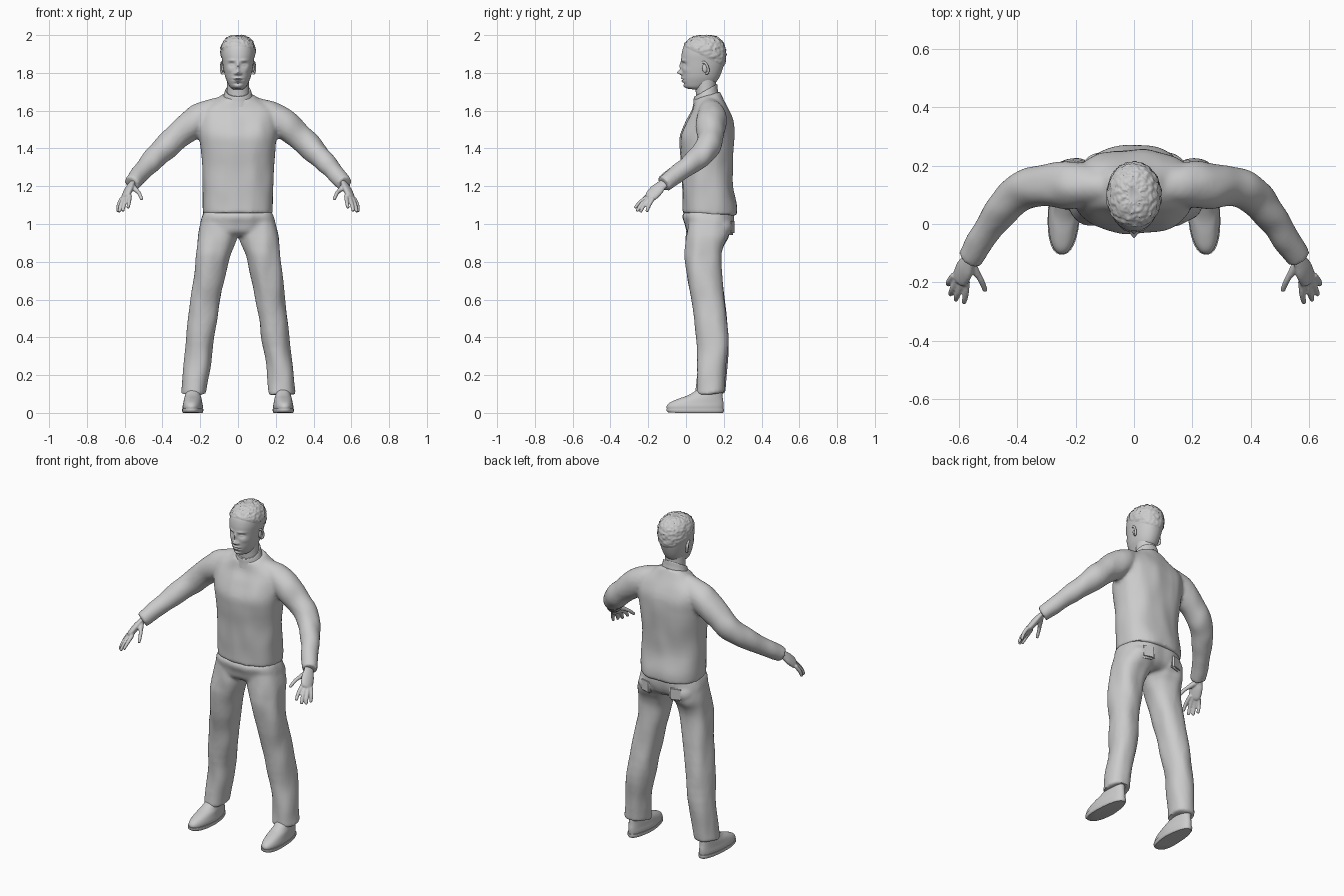
import bpy, bmesh, math
from mathutils import Vector, Matrix, noise

if "Cube" in bpy.data.objects:
    bpy.data.objects.remove(bpy.data.objects["Cube"])

grey = bpy.data.materials.new("plain_grey")
grey.diffuse_color = (0.6, 0.6, 0.6, 1)
grey.use_nodes = True
grey.node_tree.nodes["Principled BSDF"].inputs["Base Color"].default_value = grey.diffuse_color


def smooth_path(rows, steps=4):
    """Catmull-Rom interpolation of rows of numbers."""
    out = []
    for i in range(len(rows) - 1):
        p = [rows[max(i - 1, 0)], rows[i], rows[i + 1], rows[min(i + 2, len(rows) - 1)]]
        for k in range(steps):
            t = k / steps
            out.append([0.5 * (2 * b + (c - a) * t + (2 * a - 5 * b + 4 * c - d) * t * t
                               + (3 * b - a - 3 * c + d) * t ** 3) for a, b, c, d in zip(*p)])
    return out + [list(rows[-1])]


def skin(bm, rings):
    """Bridge rings of points and cap both ends."""
    vs = [[bm.verts.new(p) for p in r] for r in rings]
    n = len(vs[0])
    for a, b in zip(vs, vs[1:]):
        for i in range(n):
            bm.faces.new((a[i], a[(i + 1) % n], b[(i + 1) % n], b[i]))
    bm.faces.new(vs[0][::-1])
    bm.faces.new(vs[-1])


def loft(bm, rows, power=2.0, n=48, side=1, steps=4):
    """Stack of level rings: (z, centre x, front y, back y, half width, tilt)."""
    rings = []
    for z, cx, y0, y1, rx, tilt in smooth_path(rows, steps):
        ring = []
        for i in range(n):
            a = 2 * math.pi * i / n
            c, s = math.cos(a), math.sin(a)
            x = rx * math.copysign(abs(c) ** (2 / power), c)
            y = (y1 - y0) / 2 * math.copysign(abs(s) ** (2 / power), s)
            ring.append(Vector((side * (cx + x), (y0 + y1) / 2 + y, z + tilt * y)))
        rings.append(ring)
    skin(bm, rings)


def tube(bm, rows, side=1, n=24, flat=1.0, up=(0, 0, 1)):
    """Round limb along a path of (x, y, z, radius)."""
    pts = smooth_path(rows)
    rings = []
    for i, (x, y, z, r) in enumerate(pts):
        d = (Vector(pts[min(i + 1, len(pts) - 1)][:3]) - Vector(pts[max(i - 1, 0)][:3])).normalized()
        u = d.cross(Vector(up)).normalized()
        v = u.cross(d)
        ring = []
        for k in range(n):
            a = 2 * math.pi * k / n
            p = Vector((x, y, z)) + r * (math.cos(a) * u + flat * math.sin(a) * v)
            ring.append(Vector((side * p.x, p.y, p.z)))
        rings.append(ring)
    skin(bm, rings)


def blob(bm, c, r):
    bmesh.ops.create_uvsphere(bm, u_segments=24, v_segments=16, radius=1,
                              matrix=Matrix.Translation(c) @ Matrix.Diagonal((*r, 1)))


def finish(name, bm, voxel=0.0, relax=0, change=None):
    """Make the object, fuse its pieces, then shape the surface."""
    bmesh.ops.recalc_face_normals(bm, faces=bm.faces)
    me = bpy.data.meshes.new(name)
    bm.to_mesh(me)
    bm.free()
    ob = bpy.data.objects.new(name, me)
    bpy.context.collection.objects.link(ob)
    if voxel:
        m = ob.modifiers.new("fuse", "REMESH")
        m.mode, m.voxel_size = "VOXEL", voxel
        m = ob.modifiers.new("relax", "SMOOTH")
        m.factor, m.iterations = 0.5, relax
        dg = bpy.context.evaluated_depsgraph_get()
        me = bpy.data.meshes.new_from_object(ob.evaluated_get(dg))
        ob.modifiers.clear()
        ob.data = me
    if change:
        # Read everything first, write once
        pairs = [(v.co.copy(), v.normal.copy()) for v in me.vertices]
        flat = [c for co, n in pairs for c in change(co, n)]
        me.vertices.foreach_set("co", flat)
        me.update()
    me.materials.clear()
    me.materials.append(grey)
    me.shade_smooth()
    me.set_sharp_from_angle(angle=math.radians(45))
    return ob


def folds(amount):
    """Soft cloth folds."""
    def f(co, n):
        return co + n * amount * noise.noise(Vector((co.x * 13, co.y * 13, co.z * 6)))
    return f


# Sweater: torso, sloping shoulders and sleeves
bm = bmesh.new()
loft(bm, [(1.05, 0, -.018, .27, .183, -.04), (1.1, 0, -.018, .268, .186, 0), (1.2, 0, -.02, .247, .187, 0),
          (1.3, 0, -.023, .247, .187, 0), (1.4, 0, -.03, .253, .197, 0), (1.47, 0, -.03, .255, .207, 0),
          (1.54, 0, .0, .25, .215, 0), (1.6, 0, .03, .228, .2, 0), (1.65, 0, .04, .2, .13, .1),
          (1.68, 0, .042, .18, .085, .3)], power=2.4, n=64)
for s in (1, -1):
    tube(bm, [(.04, .12, 1.63, .055), (.13, .13, 1.6, .063), (.2, .135, 1.56, .08), (.25, .132, 1.525, .08),
              (.315, .13, 1.47, .071), (.378, .116, 1.412, .067), (.435, .07, 1.355, .06),
              (.5, -.02, 1.285, .051), (.565, -.118, 1.213, .043)], s)
finish("sweater", bm, 0.01, 5, folds(0.006))

# Stand-up collar, low at the throat
bm = bmesh.new()
loft(bm, [(1.65, 0, .036, .175, .085, .45), (1.68, 0, .04, .168, .075, .5), (1.706, 0, .042, .165, .068, .55),
          (1.704, 0, .048, .16, .062, .55)], n=48)
finish("collar", bm)

# Neck
bm = bmesh.new()
loft(bm, [(1.64, 0, .055, .16, .06, 0), (1.72, 0, .05, .158, .058, 0), (1.8, 0, .04, .16, .058, 0)])
finish("neck", bm)

# Trousers: hips and legs
bm = bmesh.new()
loft(bm, [(1.065, 0, -.008, .25, .178, 0), (1.04, 0, -.018, .255, .187, 0), (1.0, 0, -.005, .252, .196, 0),
          (.96, 0, .005, .235, .195, 0), (.935, 0, .03, .2, .15, 0)], power=2.5)
for s in (1, -1):
    loft(bm, [(1.02, .1, .01, .235, .09, 0), (.94, .108, .0, .228, .103, 0), (.88, .122, -.005, .2, .097, 0),
              (.8, .14, -.005, .19, .087, 0), (.6, .171, .028, .203, .08, 0), (.4, .2, .058, .226, .075, 0),
              (.2, .224, .06, .212, .069, 0), (.1, .234, .053, .206, .069, .08)], 2.2, 40, s)
    blob(bm, (s * .095, .185, .985), (.085, .065, .06))
finish("trousers", bm, 0.01, 4, folds(0.009))

# Back pockets
for s in (1, -1):
    bm = bmesh.new()
    bmesh.ops.create_cube(bm, size=1, matrix=Matrix.Translation((s * .1, .238, .985))
                          @ Matrix.Rotation(-s * .3, 4, "Z") @ Matrix.Diagonal((.08, .024, .085, 1)))
    bmesh.ops.bevel(bm, geom=bm.edges[:], offset=.011, segments=3, affect="EDGES")
    finish("back_pocket", bm)

# Shoes: sole and upper
for s in (1, -1):
    def toe_shape(co, n, s=s):
        t = (co.y - .05) / .15
        co.x = s * .239 + (co.x - s * .239) * (1 - .16 * max(t, 0)) - s * .008 * min(t, 0)
        if co.y < -.02 and co.z < .02:
            co.z += .5 * (co.y + .02) ** 2
        return co
    bm = bmesh.new()
    loft(bm, [(0, .239, -.095, .195, .05, 0), (.008, .239, -.104, .201, .055, 0),
              (.022, .239, -.104, .201, .055, 0)], 2.4, 48, s, 2)
    finish("shoe_sole", bm, change=toe_shape)
    bm = bmesh.new()
    loft(bm, [(.015, .239, -.099, .196, .051, 0), (.035, .239, -.102, .198, .053, 0),
              (.055, .239, -.085, .198, .05, 0), (.075, .239, -.04, .195, .047, 0),
              (.095, .239, .015, .193, .043, 0), (.13, .237, .07, .19, .04, 0)], 2.2, 48, s)
    finish("shoe_upper", bm, change=toe_shape)

# Hands: palm, four fingers and thumb
fingers = [((.573, -.195, 1.15), (.576, -.24, 1.118), (.582, -.268, 1.088)),
           ((.59, -.195, 1.14), (.602, -.236, 1.105), (.61, -.258, 1.07)),
           ((.605, -.188, 1.135), (.621, -.222, 1.1), (.628, -.24, 1.066)),
           ((.616, -.175, 1.135), (.632, -.195, 1.1), (.636, -.207, 1.068)),
           ((.55, -.15, 1.19), (.525, -.19, 1.165), (.51, -.226, 1.133))]
for s in (1, -1):
    bm = bmesh.new()
    tube(bm, [(.55, -.095, 1.23, .028), (.568, -.128, 1.206, .03), (.58, -.155, 1.18, .038),
              (.594, -.185, 1.148, .036), (.598, -.197, 1.136, .026)], s, flat=.5, up=(.75, -.15, .65))
    for a, b, c in fingers:
        tip = Vector(c) + (Vector(c) - Vector(b)).normalized() * .004
        tube(bm, [(*a, .0115), (*b, .0105), (*c, .0085), (*tip, .004)], s, 12)
    tube(bm, [(.567, -.125, 1.205, .016), (.55, -.15, 1.19, .015), (.535, -.175, 1.175, .012)], s, 12)
    finish("hand", bm, 0.0045, 2)

# Head
head_rows = [(1.712, 0, .012, .08, .025, -.1), (1.725, 0, -.004, .12, .042, 0), (1.75, 0, -.016, .158, .056, 0),
             (1.78, 0, -.021, .178, .068, 0), (1.82, 0, -.023, .194, .077, 0), (1.86, 0, -.025, .205, .083, 0),
             (1.9, 0, -.023, .208, .088, 0), (1.94, 0, -.012, .202, .085, 0), (1.97, 0, .012, .184, .069, 0),
             (1.988, 0, .042, .16, .047, 0), (1.994, 0, .075, .125, .02, 0)]
# Face pushes: centre x, z, spread x, spread z, depth
pushes = [(0, 1.802, .011, .012, -.024), (0, 1.835, .008, .022, -.011), (.014, 1.797, .008, .007, -.009),
          (.034, 1.845, .016, .011, .013), (.033, 1.866, .02, .007, -.005), (.033, 1.843, .011, .006, -.007),
          (0, 1.772, .022, .005, -.008), (0, 1.7645, .025, .0025, .006), (0, 1.757, .018, .005, -.008),
          (0, 1.743, .022, .004, .005), (0, 1.727, .02, .01, -.006), (.048, 1.815, .016, .014, -.004)]


def face(co, n):
    if co.y < .05:
        fade = min(1, (.05 - co.y) / .03)
        co.y += fade * sum(d * math.exp(-((abs(co.x) - x) / sx) ** 2 - ((co.z - z) / sz) ** 2)
                           for x, z, sx, sz, d in pushes)
    return co


bm = bmesh.new()
loft(bm, head_rows, 2.15, 64)
finish("head", bm, 0.0037, 3, face)

# Ears: rim with a hollow
for s in (1, -1):
    bm = bmesh.new()
    rim = [Vector((.083 + .006 * math.sin(a), .1 + .016 * math.sin(a) - .008 * math.cos(a),
                   1.827 + .03 * math.cos(a))) for a in [math.pi * (k / 6 - .1) for k in range(8)]]
    tube(bm, [(*p, .0065) for p in rim], s, 12, up=(1, 0, 0))
    blob(bm, (s * .079, .1, 1.825), (.008, .014, .024))
    finish("ear", bm)

# Short cropped hair, cut along a line dropping to the nape
bm = bmesh.new()
loft(bm, head_rows, 2.15, 96, steps=8)
bmesh.ops.bisect_plane(bm, geom=bm.verts[:] + bm.edges[:] + bm.faces[:], plane_co=(0, -.01, 1.94),
                       plane_no=(0, .5, 1), clear_inner=True)


def tufts(co, n):
    edge = min(1, max(0, (co.z - 1.94 + .5 * (co.y + .01)) / .015))
    bump = noise.noise(co * 75) + .5 * noise.noise(co * 160)
    return co + n * (.0005 + edge * (.004 + .005 * bump))


finish("hair", bm, change=tufts)
